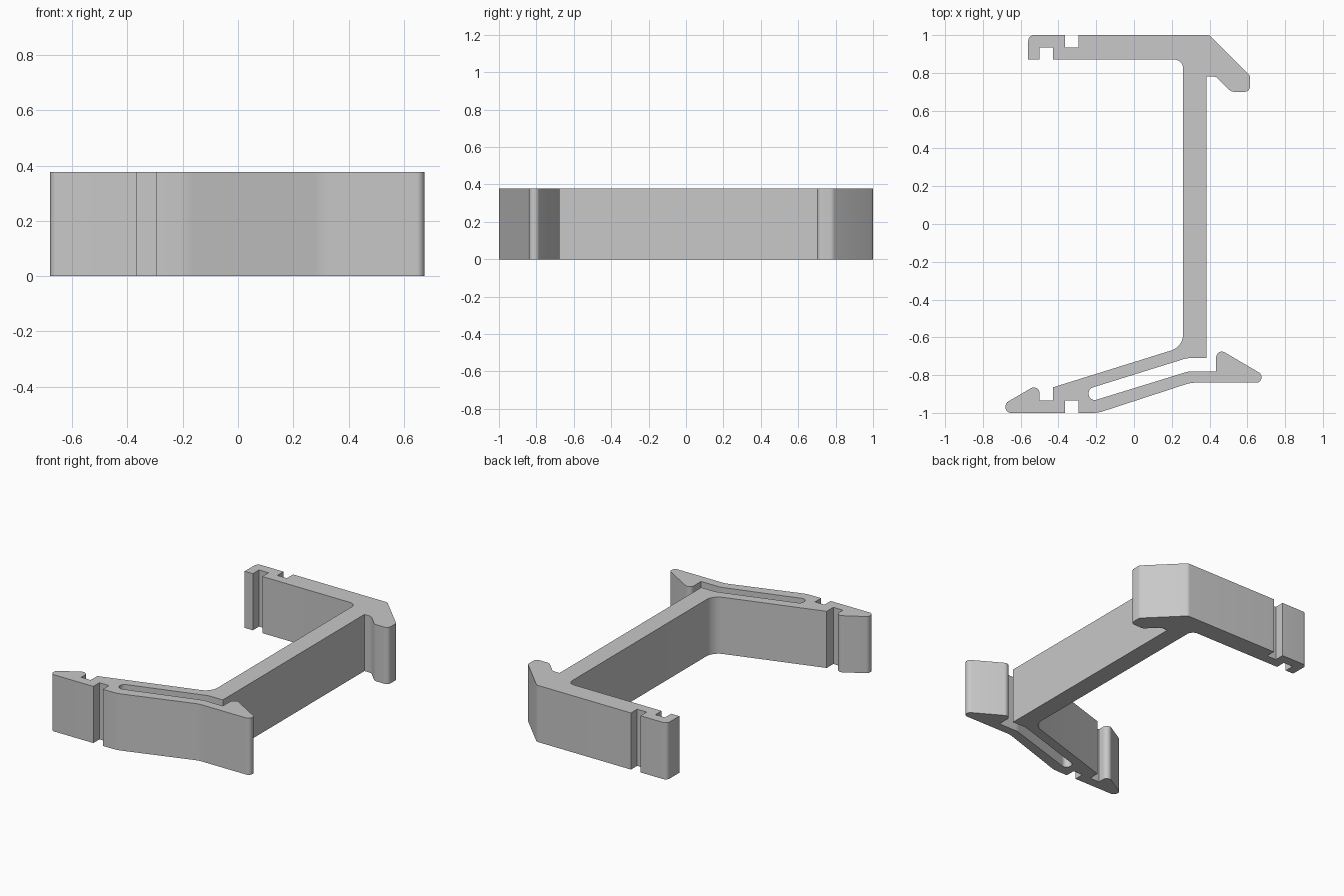
import bpy
import bmesh
from math import tan, sin, ceil
from mathutils import Vector

HEIGHT = 0.377

cube = bpy.data.objects.get("Cube")
if cube:
    bpy.data.objects.remove(cube, do_unlink=True)


def make_material(name, rgb):
    mat = bpy.data.materials.new(name)
    mat.use_nodes = True
    mat.diffuse_color = (*rgb, 1)
    mat.node_tree.nodes["Principled BSDF"].inputs["Base Color"].default_value = (*rgb, 1)
    return mat


def fillet(corners):
    """Turn (x, y, radius) corners into an outline with rounded corners."""
    outline = []
    for i, (x, y, r) in enumerate(corners):
        p = Vector((x, y))
        if r == 0:
            outline.append(p)
            continue
        before = (Vector(corners[i - 1][:2]) - p).normalized()
        after = (Vector(corners[(i + 1) % len(corners)][:2]) - p).normalized()
        half = before.angle(after) / 2
        centre = p + (before + after).normalized() * r / sin(half)
        start = p + before * r / tan(half) - centre
        end = p + after * r / tan(half) - centre
        turn = start.angle(end)
        steps = max(2, ceil(turn / 0.2))
        for k in range(steps + 1):
            a = turn * k / steps
            outline.append(centre + (start * sin(turn - a) + end * sin(a)) / sin(turn))
    return outline


def extrude_profile(name, corners, height, mat):
    bm = bmesh.new()
    face = bm.faces.new([bm.verts.new((p.x, p.y, 0)) for p in fillet(corners)])
    result = bmesh.ops.extrude_face_region(bm, geom=[face])
    top = [v for v in result["geom"] if isinstance(v, bmesh.types.BMVert)]
    bmesh.ops.translate(bm, verts=top, vec=(0, 0, height))
    bmesh.ops.recalc_face_normals(bm, faces=bm.faces)
    mesh = bpy.data.meshes.new(name)
    bm.to_mesh(mesh)
    bm.free()
    mesh.materials.append(mat)
    obj = bpy.data.objects.new(name, mesh)
    bpy.context.collection.objects.link(obj)
    bpy.ops.object.select_all(action="DESELECT")
    obj.select_set(True)
    bpy.context.view_layer.objects.active = obj
    bpy.ops.object.shade_smooth_by_angle()


def notch(x1, x2, edge, floor):
    """Square groove cut into an edge that runs along x."""
    return [(x1, edge, 0), (x1, floor, 0), (x2, floor, 0), (x2, edge, 0)]


# Back arm, outer side, and its bent hook
back_outer = [(-0.56, 1, 0.03), *notch(-0.365, -0.295, 1, 0.935), (0.4, 1, 0.03)]
back_hook = [(0.615, 0.785, 0.03), (0.615, 0.7, 0.03), (0.515, 0.7, 0.03),
             (0.435, 0.78, 0.03), (0.385, 0.78, 0)]

# Spine end and the slot that frees the spring latch
slot = [(0.385, -0.71, 0), (0.28, -0.71, 0.1), (-0.24, -0.872, 0.032),
        (-0.24, -0.943, 0.032), (0.29, -0.78, 0.1), (0.435, -0.78, 0)]

# Latch barb and the latch's outer side
latch = [(0.435, -0.653, 0.03), (0.675, -0.794, 0.028), (0.675, -0.84, 0.028),
         (0.3, -0.84, 0.15), (-0.19, -1, 0.15)]

# Front foot with groove and pointed lip
foot = [*notch(-0.295, -0.365, -1, -0.935), (-0.68, -1, 0.028), (-0.68, -0.948, 0.028),
        (-0.5, -0.843, 0.03), (-0.5, -0.935, 0), (-0.43, -0.935, 0), (-0.43, -0.865, 0)]

# Inner side of the channel, back to the rear arm's tip
inner = [(0.26, -0.65, 0.09), (0.26, 0.87, 0.045),
         *notch(-0.43, -0.5, 0.87, 0.935), (-0.56, 0.87, 0)]

grey = make_material("light_grey_plastic", (0.58, 0.58, 0.58))
extrude_profile("channel_clip", back_outer + back_hook + slot + latch + foot + inner, HEIGHT, grey)
